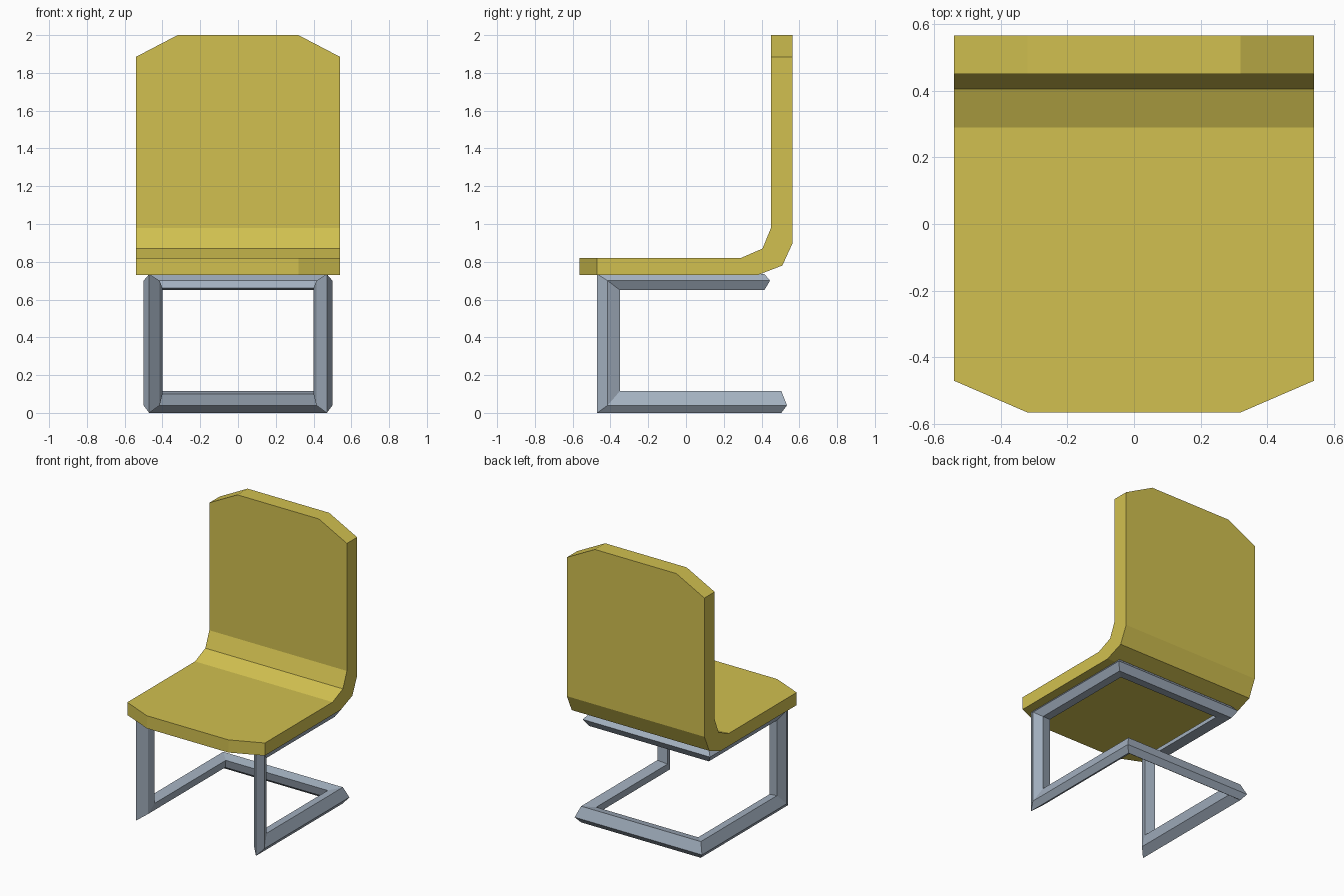
import bpy, bmesh

if "Cube" in bpy.data.objects:
    bpy.data.objects.remove(bpy.data.objects["Cube"])


def material(name, rgb):
    m = bpy.data.materials.new(name)
    m.diffuse_color = (*rgb, 1.0)
    m.use_nodes = True
    m.node_tree.nodes["Principled BSDF"].inputs["Base Color"].default_value = m.diffuse_color
    return m


def loft(name, rings, mat, closed):
    """Skin equal-length rings of points; close the loop or cap the ends."""
    bm = bmesh.new()
    rows = [[bm.verts.new(p) for p in ring] for ring in rings]
    n = len(rows[0])
    pairs = list(zip(rows, rows[1:]))
    if closed:
        pairs.append((rows[-1], rows[0]))
    else:
        bm.faces.new(rows[0])
        bm.faces.new(rows[-1])
    for a, b in pairs:
        for i in range(n):
            j = (i + 1) % n
            bm.faces.new((a[i], a[j], b[j], b[i]))
    bmesh.ops.recalc_face_normals(bm, faces=bm.faces)
    me = bpy.data.meshes.new(name)
    bm.to_mesh(me)
    bm.free()
    me.materials.append(mat)
    ob = bpy.data.objects.new(name, me)
    bpy.context.collection.objects.link(ob)
    return ob


yellow = material("mustard yellow", (0.64, 0.53, 0.08))
steel = material("blue grey steel", (0.37, 0.44, 0.53))


# Seat and backrest: one bent profile, shortened at the sides for cut corners
def seat_profile(x, front, top):
    pts = [(front, 0.73), (0.38, 0.73), (0.51, 0.78), (0.565, 0.90),
           (0.565, top), (0.45, top), (0.45, 0.98), (0.405, 0.87),
           (0.29, 0.82), (front, 0.82)]
    return [(x, y, z) for y, z in pts]


loft("seat_shell", [
    seat_profile(-0.54, -0.47, 1.885),
    seat_profile(-0.32, -0.565, 2.0),
    seat_profile(0.32, -0.565, 2.0),
    seat_profile(0.54, -0.47, 1.885),
], yellow, closed=False)

# Cantilever frame: five-sided tube swept round a closed loop.
# Section: half-width position, then depth in leg, top rail, bottom rail
section = [(0.47, 0.0, 0.0, 0.0),
           (0.50, 0.055, 0.035, 0.04),
           (0.47, 0.12, 0.085, 0.115),
           (0.40, 0.105, 0.075, 0.10),
           (0.415, 0.055, 0.035, 0.04)]


def side_corners(s):
    return [
        [(s * u, u - 0.055, 0.735 - t) for u, l, t, b in section],   # top rear
        [(s * u, l - 0.47, 0.735 - t) for u, l, t, b in section],    # top front
        [(s * u, l - 0.47, b) for u, l, t, b in section],            # bottom front
        [(s * u, u + 0.035, b) for u, l, t, b in section],           # bottom rear
    ]


loft("tube_frame", side_corners(1) + side_corners(-1)[::-1], steel, closed=True)
